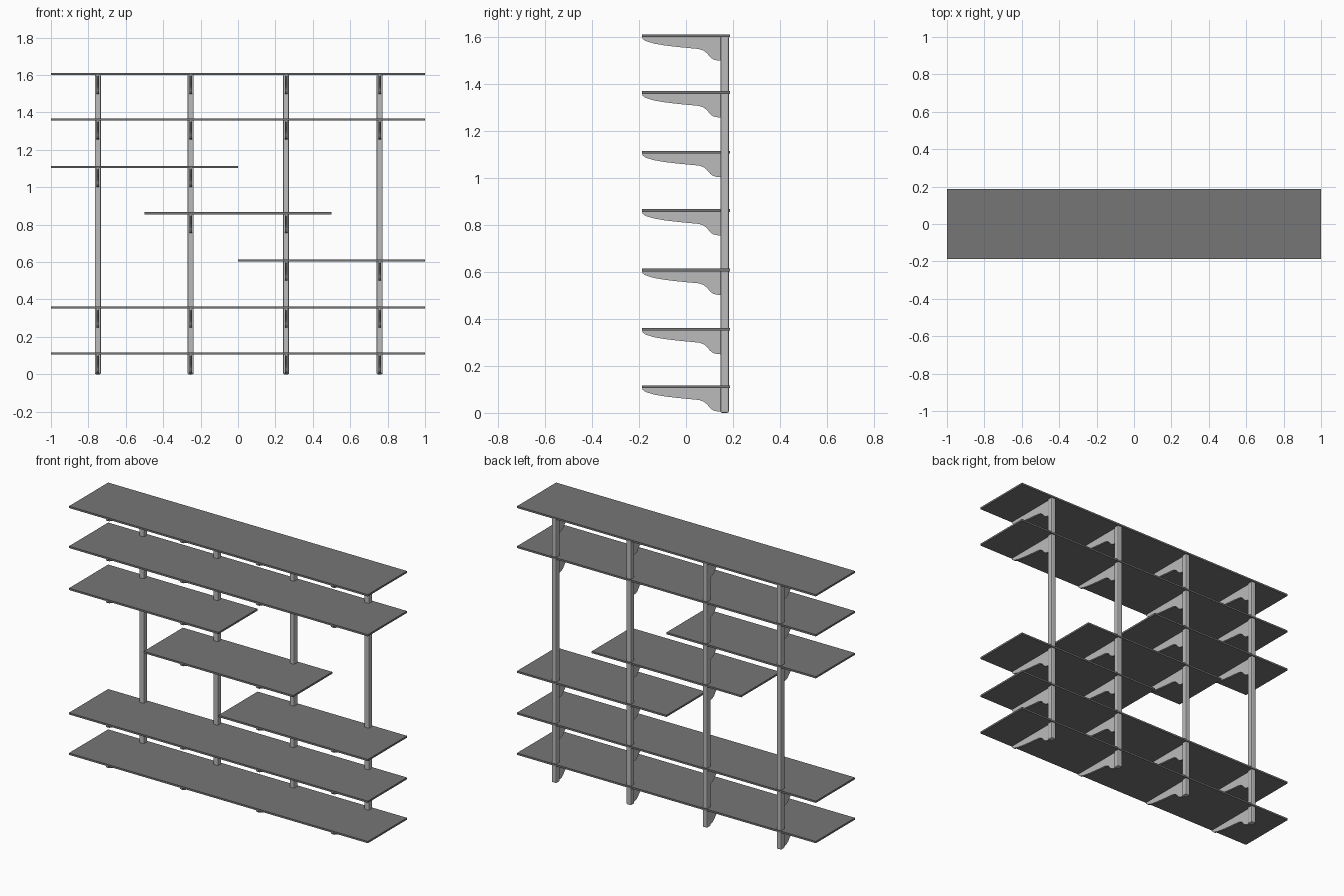
import bpy, bmesh

cube = bpy.data.objects.get("Cube")
if cube:
    bpy.data.objects.remove(cube, do_unlink=True)


def material(name, grey):
    m = bpy.data.materials.new(name)
    m.use_nodes = True
    colour = (grey, grey, grey, 1)
    m.diffuse_color = colour
    m.node_tree.nodes["Principled BSDF"].inputs["Base Color"].default_value = colour
    return m


def make_object(name, bm, mat):
    bmesh.ops.recalc_face_normals(bm, faces=bm.faces)
    mesh = bpy.data.meshes.new(name)
    bm.to_mesh(mesh)
    bm.free()
    mesh.materials.append(mat)
    ob = bpy.data.objects.new(name, mesh)
    bpy.context.collection.objects.link(ob)
    return ob


def box(name, lo, hi, mat):
    bm = bmesh.new()
    bmesh.ops.create_cube(bm, size=1)
    for v in bm.verts:
        v.co = [lo[i] if v.co[i] < 0 else hi[i] for i in range(3)]
    return make_object(name, bm, mat)


def bracket(name, x, z, mat):
    """Extrude the side profile across the bracket thickness."""
    bm = bmesh.new()
    face = bm.faces.new([bm.verts.new((x - BRACKET_W / 2, y, z + dz)) for y, dz in PROFILE])
    new = bmesh.ops.extrude_face_region(bm, geom=[face])["geom"]
    verts = [g for g in new if isinstance(g, bmesh.types.BMVert)]
    bmesh.ops.translate(bm, verts=verts, vec=(BRACKET_W, 0, 0))
    return make_object(name, bm, mat)


board = material("dark grey board", 0.18)
metal = material("light grey metal", 0.5)

DEPTH, THICK, BRACKET_W = 0.187, 0.011, 0.014
POSTS = [-0.749, -0.253, 0.257, 0.757]
# Side profile: y, height relative to the shelf centre
PROFILE = [(0.15, 0), (-0.185, 0), (-0.184, -0.014), (-0.172, -0.023),
           (-0.136, -0.034), (-0.09, -0.042), (-0.03, -0.049), (0.055, -0.057),
           (0.075, -0.064), (0.09, -0.076), (0.103, -0.092), (0.115, -0.101),
           (0.13, -0.105), (0.15, -0.107)]
# Shelves: height, left end, right end
SHELVES = [(0.112, -1, 1), (0.356, -1, 1), (0.608, 0, 1), (0.861, -0.5, 0.5),
           (1.109, -1, 0), (1.363, -1, 1), (1.605, -1, 1)]

# Upright posts with chamfered corners
for i, x in enumerate(POSTS):
    post = box(f"post_{i + 1}", (x - 0.016, 0.147, 0), (x + 0.016, 0.182, 1.602), metal)
    bev = post.modifiers.new("chamfer", "BEVEL")
    bev.width = 0.006
    bev.segments = 2

# Boards, each with a bracket at every post below it
for n, (z, x0, x1) in enumerate(SHELVES):
    box(f"shelf_{n + 1}", (x0, -DEPTH, z - THICK / 2), (x1, DEPTH, z + THICK / 2), board)
    for i, x in enumerate(POSTS):
        if x0 < x < x1:
            bracket(f"bracket_{n + 1}_{i + 1}", x, z, metal)
